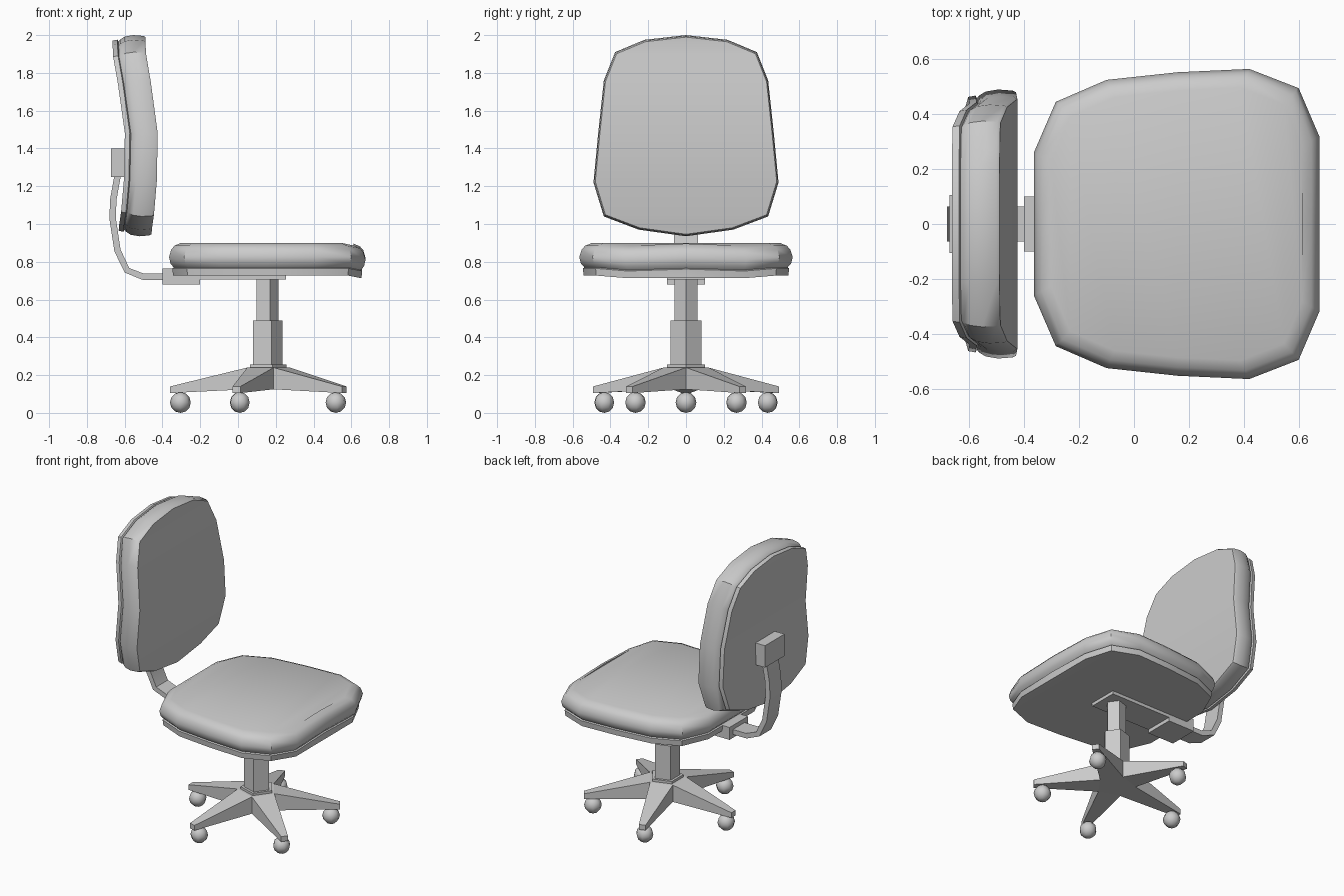
import bpy, bmesh, math
from mathutils import Vector

if "Cube" in bpy.data.objects:
    bpy.data.objects.remove(bpy.data.objects["Cube"])

CX = 0.15  # axis of the column and star base


def make(name, verts, faces, smooth=None):
    mesh = bpy.data.meshes.new(name)
    mesh.from_pydata([tuple(v) for v in verts], [], faces)
    bm = bmesh.new()
    bm.from_mesh(mesh)
    bmesh.ops.recalc_face_normals(bm, faces=bm.faces)
    bm.to_mesh(mesh)
    bm.free()
    ob = bpy.data.objects.new(name, mesh)
    bpy.context.collection.objects.link(ob)
    if smooth:
        bpy.ops.object.select_all(action='DESELECT')
        bpy.context.view_layer.objects.active = ob
        ob.select_set(True)
        bpy.ops.object.shade_smooth_by_angle(angle=math.radians(smooth))
    return ob


def mirror_loop(half):
    """Close a half outline whose first and last points lie on y = 0."""
    return half + [(a, -b, c) for a, b, c in reversed(half[1:-1])]


def cushion(name, rings, smooth):
    """Bridge stacked rings and cap both ends with strips running across y."""
    n = len(rings[0])
    faces = [(r*n + i, r*n + (i+1) % n, (r+1)*n + (i+1) % n, (r+1)*n + i)
             for r in range(len(rings)-1) for i in range(n)]
    for base in (0, (len(rings)-1)*n):
        for i in range(n//2):
            q = [i, i+1, n-i-1, (n-i) % n]
            faces.append([base + k for k in dict.fromkeys(q)])
    return make(name, [v for r in rings for v in r], faces, smooth)


def box(name, x0, x1, hy, z0, z1):
    v = [(x, y, z) for x in (x0, x1) for y in (-hy, hy) for z in (z0, z1)]
    return make(name, v, [(0, 1, 3, 2), (4, 5, 7, 6), (0, 1, 5, 4),
                          (2, 3, 7, 6), (0, 2, 6, 4), (1, 3, 7, 5)])


def pentagon(name, r, z0, z1):
    v = [(CX + r*math.cos(math.tau*i/5), r*math.sin(math.tau*i/5), z)
         for z in (z0, z1) for i in range(5)]
    f = [(i, (i+1) % 5, 5 + (i+1) % 5, 5 + i) for i in range(5)]
    return make(name, v, f + [(0, 1, 2, 3, 4), (5, 6, 7, 8, 9)])


# Seat: half outline (x, y, height offset), stacked as (z, inset) layers
seat = mirror_loop([(-.365, 0, 0), (-.365, .26, 0), (-.285, .445, 0), (-.10, .525, 0),
                    (.16, .553, 0), (.42, .565, 0), (.60, .495, 0), (.675, .32, -.014),
                    (.675, 0, -.004)])
layers = [(.727, .022), (.765, .018), (.77, .026), (.79, .008), (.825, 0),
          (.865, .012), (.885, .03), (.90, .065)]
cushion("seat", [[(.155 + (x-.155)*(1-d/.54), y*(1-d/.54), z+o) for x, y, o in seat]
                 for z, d in layers], 40)

# Backrest: half outline (front x, y, z), stacked as (x offset, scale) layers
back = mirror_loop([(-.458, 0, .935), (-.455, .25, .97), (-.445, .435, 1.04),
                    (-.43, .49, 1.22), (-.425, .465, 1.48), (-.462, .435, 1.76),
                    (-.487, .375, 1.91), (-.49, .22, 1.975), (-.49, 0, 2.0)])
layers = [(0, .98), (-.012, .992), (-.065, 1), (-.11, .985), (-.135, .955),
          (-.142, .935), (-.148, .955), (-.174, .945)]
cushion("backrest", [[(x+o, y*s, 1.47 + (z-1.47)*s) for x, y, z in back]
                     for o, s in layers], 40)

# Curved support bar: flat strip swept along a path in the xz plane
path = [Vector(p) for p in ((-.635, 1.27), (-.66, 1.13), (-.664, 1.03), (-.638, .86),
                            (-.588, .755), (-.50, .72), (-.38, .72))]
verts, faces = [], []
for i, p in enumerate(path):
    t = (path[min(i+1, len(path)-1)] - path[max(i-1, 0)]).normalized()
    nrm = Vector((-t.y, t.x)) * .017
    for s, y in ((1, -.063), (1, .063), (-1, .063), (-1, -.063)):
        q = p + nrm*s
        verts.append((q.x, y, q.y))
    if i:
        b = 4*i
        faces += [(b-4+k, b-4+(k+1) % 4, b+(k+1) % 4, b+k) for k in range(4)]
e = len(verts)
make("support_bar", verts, faces + [(0, 1, 2, 3), (e-4, e-3, e-2, e-1)], 25)

# Brackets
box("back_bracket", -.673, -.595, .105, 1.25, 1.40)
box("bar_socket", -.40, -.20, .10, .68, .765)
box("under_seat_plate", -.20, .255, .10, .705, .735)

# Column
pentagon("column_upper", .064, .48, .71)
pentagon("column_lower", .086, .24, .49)
pentagon("base_collar", .106, .235, .256)

# Star base: two tip corners per leg, one valley point between legs
top, bottom = [], []
for i in range(5):
    a = math.pi + math.tau*i/5
    for s in (-1, 1):
        x = CX + .51*math.cos(a) - s*.022*math.sin(a)
        y = .51*math.sin(a) + s*.022*math.cos(a)
        top.append((x, y, .14))
        bottom.append((x, y, .105))
    a += math.pi/5
    x, y = CX + .125*math.cos(a), .125*math.sin(a)
    top.append((x, y, .24))
    bottom.append((x, y, .125))
verts = top + bottom + [(CX, 0, .24), (CX, 0, .125)]
faces = [(i, (i+1) % 15, 15 + (i+1) % 15, 15 + i) for i in range(15)]
for base, c in ((0, 30), (15, 31)):
    for i in range(5):
        k, prev, nxt = base + 3*i, base + (3*i-1) % 15, base + 3*i + 2
        faces += [(prev, k, k+1, nxt), (c, prev, nxt)]
make("star_base", verts, faces)

# Casters
for i in range(5):
    a = math.pi + math.tau*i/5
    bpy.ops.mesh.primitive_uv_sphere_add(
        segments=8, ring_count=6, radius=.055,
        location=(CX + .455*math.cos(a), .455*math.sin(a), .055), rotation=(0, 0, a))
    bpy.context.object.name = f"caster_{i+1}"
    bpy.ops.object.shade_smooth_by_angle(angle=math.radians(50))
